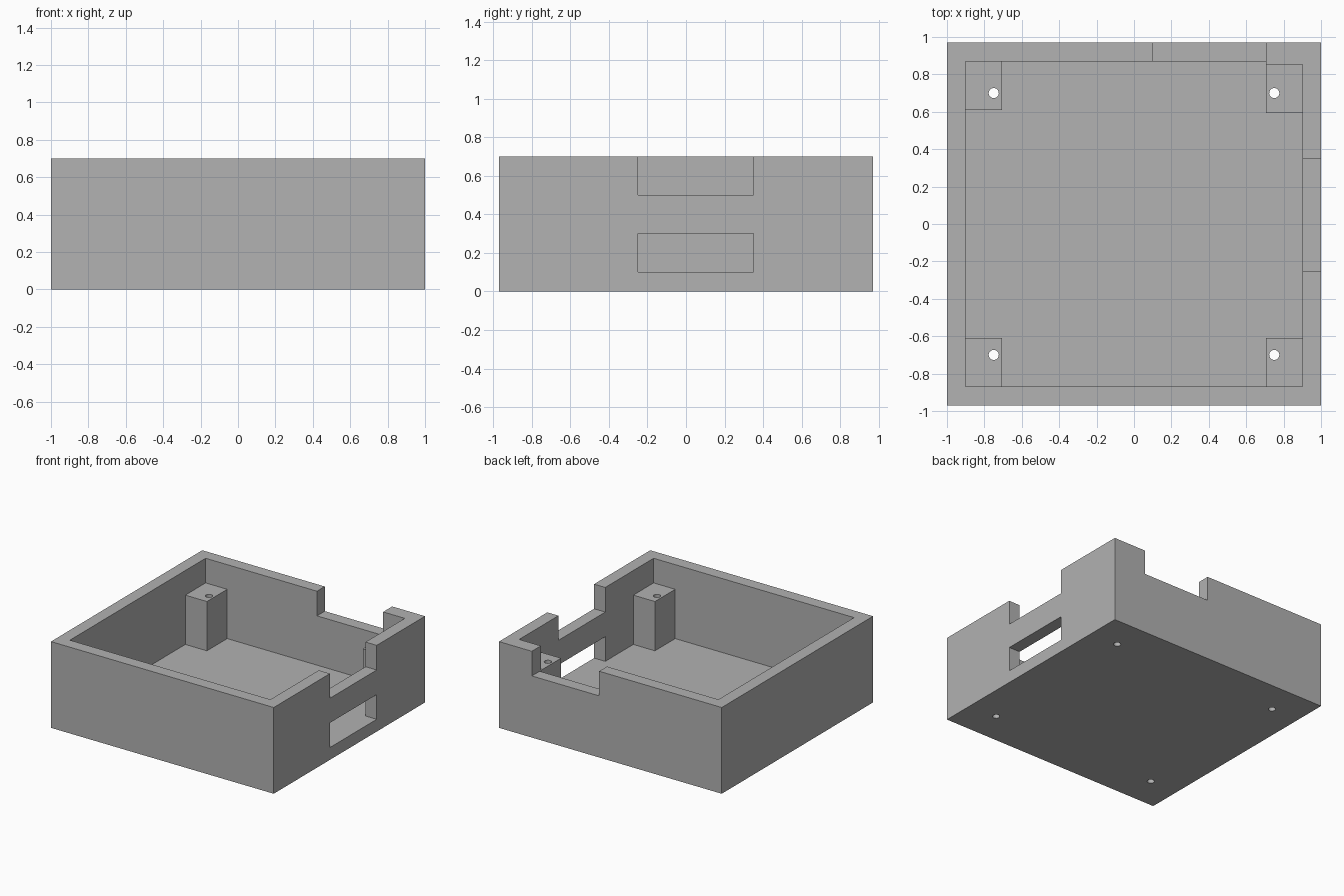
import bpy

if "Cube" in bpy.data.objects:
    bpy.data.objects.remove(bpy.data.objects["Cube"])

grey = bpy.data.materials.new("plain grey")
grey.diffuse_color = (0.445, 0.445, 0.445, 1)
grey.use_nodes = True
grey.node_tree.nodes["Principled BSDF"].inputs["Base Color"].default_value = grey.diffuse_color


def box(name, x, y, z):
    """Axis-aligned block given its (min, max) on each axis."""
    spans = (x, y, z)
    bpy.ops.mesh.primitive_cube_add(size=1, location=[(a + b) / 2 for a, b in spans])
    ob = bpy.context.object
    ob.name = name
    ob.scale = [b - a for a, b in spans]
    bpy.ops.object.transform_apply(location=True, rotation=True, scale=True)
    ob.data.materials.append(grey)
    return ob


def combine(target, tool, operation):
    """Apply an exact boolean and discard the tool."""
    mod = target.modifiers.new("boolean", 'BOOLEAN')
    mod.operation = operation
    mod.solver = 'EXACT'
    mod.object = tool
    bpy.context.view_layer.objects.active = target
    bpy.ops.object.modifier_apply(modifier=mod.name)
    bpy.data.objects.remove(tool, do_unlink=True)


# Open tray: outer block hollowed from above
case = box("enclosure", (-1, 1), (-0.97, 0.97), (0, 0.7))
combine(case, box("cavity", (-0.9, 0.9), (-0.87, 0.87), (0.1, 0.9)), 'DIFFERENCE')

# Right wall: rim notch and floor-level window; back wall: rim notch
combine(case, box("side_notch", (0.85, 1.1), (-0.25, 0.35), (0.5, 0.9)), 'DIFFERENCE')
combine(case, box("side_window", (0.85, 1.1), (-0.25, 0.35), (0.1, 0.3)), 'DIFFERENCE')
combine(case, box("back_notch", (0.1, 0.705), (0.8, 1.1), (0.5, 0.9)), 'DIFFERENCE')

# Corner posts, sunk slightly into the walls and floor
for sx in (-1, 1):
    for sy in (-1, 1):
        inner = 0.593 if (sx, sy) == (1, 1) else 0.61
        post = box("post", sorted((sx * 0.706, sx * 0.95)),
                   sorted((sy * inner, sy * 0.92)), (0.05, 0.5))
        combine(case, post, 'UNION')

# Thickened wall beside the back notch
combine(case, box("wall_pad", (0.706, 0.95), (0.854, 0.93), (0.3, 0.7)), 'UNION')

# Screw holes through posts and floor
for x in (-0.75, 0.75):
    for y in (-0.7, 0.7):
        bpy.ops.mesh.primitive_cylinder_add(vertices=32, radius=0.027, depth=2,
                                            location=(x, y, 0.3))
        drill = bpy.context.object
        drill.data.materials.append(grey)
        combine(case, drill, 'DIFFERENCE')

# Smooth hole walls, crisp box edges
bpy.ops.object.select_all(action='DESELECT')
case.select_set(True)
bpy.context.view_layer.objects.active = case
bpy.ops.object.shade_smooth_by_angle()
